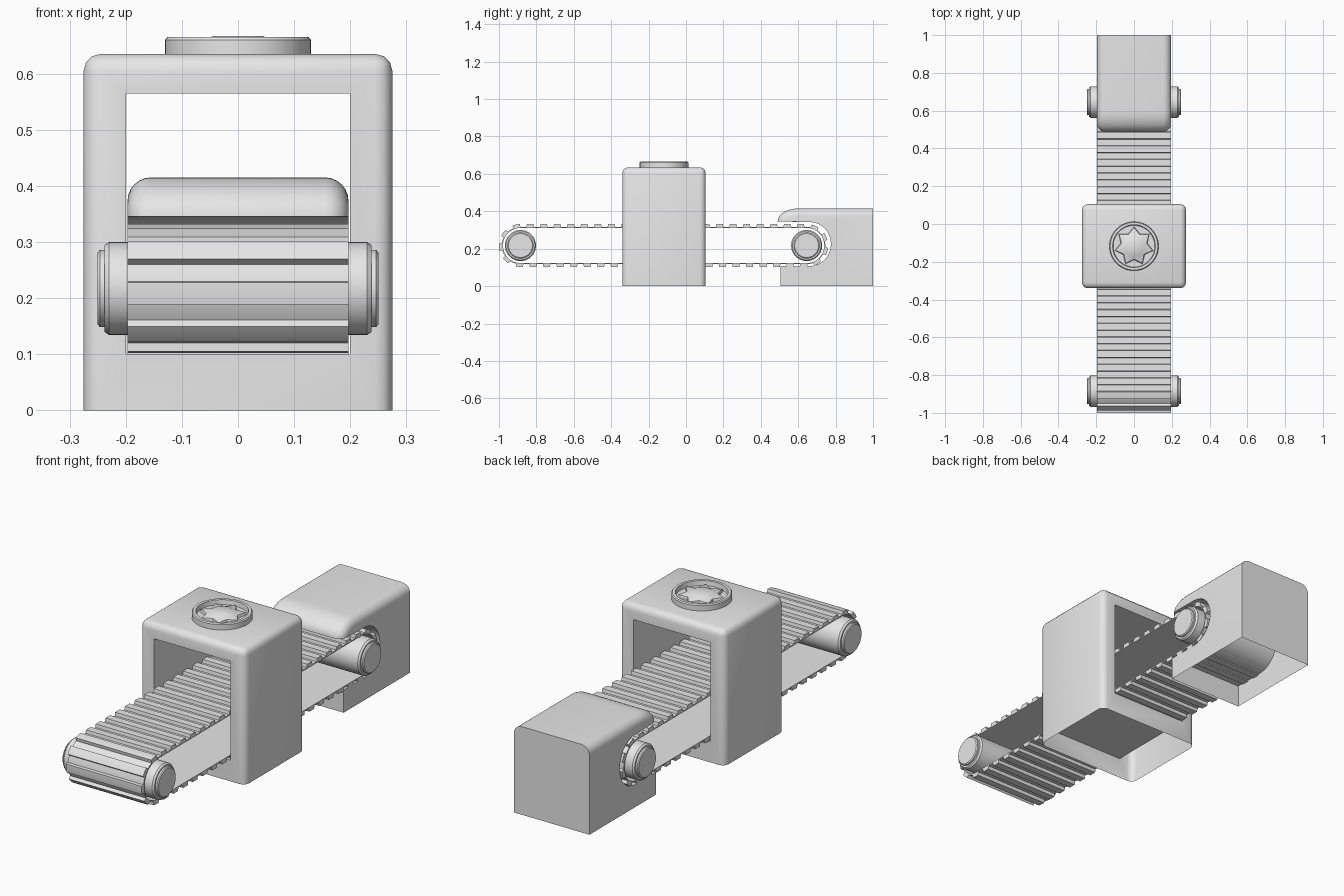
import bpy, bmesh
from math import sin, cos, pi, radians

cube = bpy.data.objects.get("Cube")
if cube:
    bpy.data.objects.remove(cube, do_unlink=True)

grey = bpy.data.materials.new("light_grey")
grey.use_nodes = True
grey.diffuse_color = (0.8, 0.8, 0.8, 1)
grey.node_tree.nodes["Principled BSDF"].inputs["Base Color"].default_value = (0.8, 0.8, 0.8, 1)


def finish(name, bm, angle=30):
    bmesh.ops.recalc_face_normals(bm, faces=bm.faces)
    mesh = bpy.data.meshes.new(name)
    bm.to_mesh(mesh)
    bm.free()
    mesh.materials.append(grey)
    obj = bpy.data.objects.new(name, mesh)
    bpy.context.collection.objects.link(obj)
    bpy.ops.object.select_all(action='DESELECT')
    obj.select_set(True)
    bpy.context.view_layer.objects.active = obj
    bpy.ops.object.shade_smooth_by_angle(angle=radians(angle))
    return obj


def loft(name, rings, closed=True, cyclic=False, caps=True, angle=30):
    """Skin a series of equal-length point rings."""
    bm = bmesh.new()
    rows = [[bm.verts.new(p) for p in ring] for ring in rings]
    n = len(rows[0])
    pairs = list(zip(rows, rows[1:]))
    if cyclic:
        pairs.append((rows[-1], rows[0]))
    for a, b in pairs:
        for i in range(n if closed else n - 1):
            j = (i + 1) % n
            bm.faces.new((a[i], a[j], b[j], b[i]))
    if caps:
        bm.faces.new(rows[0])
        bm.faces.new(rows[-1])
    return finish(name, bm, angle)


AXLE_Z, FRONT_Y, BACK_Y = 0.217, -0.885, 0.645

# Ribbed conveyor belt: a stadium-shaped path with raised ribs
SPAN = BACK_Y - FRONT_Y
ARC = pi * 0.1
TEETH = 51


def belt_point(x, s, r):
    s %= 2 * (SPAN + ARC)
    if s < SPAN:
        return (x, FRONT_Y + s, AXLE_Z + r)
    s -= SPAN
    if s < ARC:
        return (x, BACK_Y + r * sin(s / 0.1), AXLE_Z + r * cos(s / 0.1))
    s -= ARC
    if s < SPAN:
        return (x, BACK_Y - s, AXLE_Z - r)
    s -= SPAN
    return (x, FRONT_Y - r * sin(s / 0.1), AXLE_Z - r * cos(s / 0.1))


pitch = 2 * (SPAN + ARC) / TEETH
rib = [(0, 0.1), (0.22, 0.1), (0.44, 0.1), (0.48, 0.115), (0.72, 0.115), (0.96, 0.115)]
outer = [((t + f) * pitch, r) for t in range(TEETH) for f, r in rib]
belt_rings = []
for x, inside in ((-0.197, False), (0.197, False), (0.197, True), (-0.197, True)):
    belt_rings.append([belt_point(x, s, 0.094 if inside else r) for s, r in outer])
loft("conveyor_belt", belt_rings, cyclic=True, caps=False)

# Rollers with stepped end caps
half = [(0.2, 0.083), (0.23, 0.083), (0.238, 0.077), (0.238, 0.069), (0.246, 0.069), (0.25, 0.064)]
roller_profile = [(-x, r) for x, r in reversed(half)] + half
for name, y in (("front_roller", FRONT_Y), ("back_roller", BACK_Y)):
    loft(name, [[(x, y + r * cos(2 * pi * i / 40), AXLE_Z + r * sin(2 * pi * i / 40))
                 for i in range(40)] for x, r in roller_profile])

# Tunnel housing: bevelled box, open underneath, with a passage along y
bm = bmesh.new()
bmesh.ops.create_cube(bm, size=1)
for v in bm.verts:
    v.co = (v.co.x * 0.55, v.co.y * 0.445 - 0.1175, (v.co.z + 0.5) * 0.635)
base = [f for f in bm.faces if f.calc_center_median().z < 0.01]
bmesh.ops.delete(bm, geom=base, context='FACES_ONLY')
edges = [e for e in bm.edges if max(v.co.z for v in e.verts) > 0.1]
bmesh.ops.bevel(bm, geom=edges, offset=0.03, segments=3, profile=0.5, affect='EDGES')
bm.normal_update()
ends = [f for f in bm.faces if abs(f.normal.y) > 0.99]
bmesh.ops.inset_individual(bm, faces=ends, thickness=0.02)
loops = []
for f in ends:
    mid = f.calc_center_median().z
    for v in f.verts:
        v.co.x = 0.2 if v.co.x > 0 else -0.2
        v.co.z = 0.565 if v.co.z > mid else 0.1
    loops += list(f.edges)
bmesh.ops.delete(bm, geom=ends, context='FACES_ONLY')
bmesh.ops.bridge_loops(bm, edges=loops)
finish("tunnel_housing", bm, 35)

# End block: hooked side profile wrapped round the back roller, open underneath


def block_outline(x, d):
    pts = [(0.505, 0), (0.505, 0.107), (0.66, 0.107)]
    for i in range(15):
        a = -pi / 2 + pi * i / 14
        pts.append((0.66 + 0.115 * cos(a), 0.225 + 0.118 * sin(a)))
    for i in range(11):
        a = pi / 2 * i / 10
        pts.append((0.6 - (0.11 - d) * cos(a), 0.345 + (0.07 - d) * sin(a)))
    pts += [(1, 0.415 - d), (1, 0)]
    return [(x, y, z) for y, z in pts]


ROUND = 0.042
side = [(0.197 - ROUND * (1 - sin(t)), ROUND * (1 - cos(t)))
        for t in (pi / 2 * i / 6 for i in range(7))]
slices = [(-x, d) for x, d in reversed(side)] + side
loft("end_block", [block_outline(x, d) for x, d in slices], closed=False, angle=35)

# Round dial on the housing, with a star-shaped knob in its recess
DIAL_Y = -0.1175


def disc(r, z, n=48):
    return [(r * cos(2 * pi * i / n), DIAL_Y + r * sin(2 * pi * i / n), z) for i in range(n)]


loft("dial_rim", [disc(0.13, 0.63), disc(0.13, 0.66), disc(0.126, 0.665),
                  disc(0.113, 0.665), disc(0.11, 0.643)])


def star(tip, dip, z, points=7):
    ring = []
    for i in range(points * 2):
        r = dip if i % 2 else tip
        a = pi / 2 + pi * i / points
        ring.append((r * cos(a), DIAL_Y + r * sin(a), z))
    return ring


loft("dial_star", [star(0.105, 0.073, 0.64), star(0.1, 0.068, 0.655),
                   star(0.056, 0.052, 0.662), star(0.046, 0.044, 0.667)])
